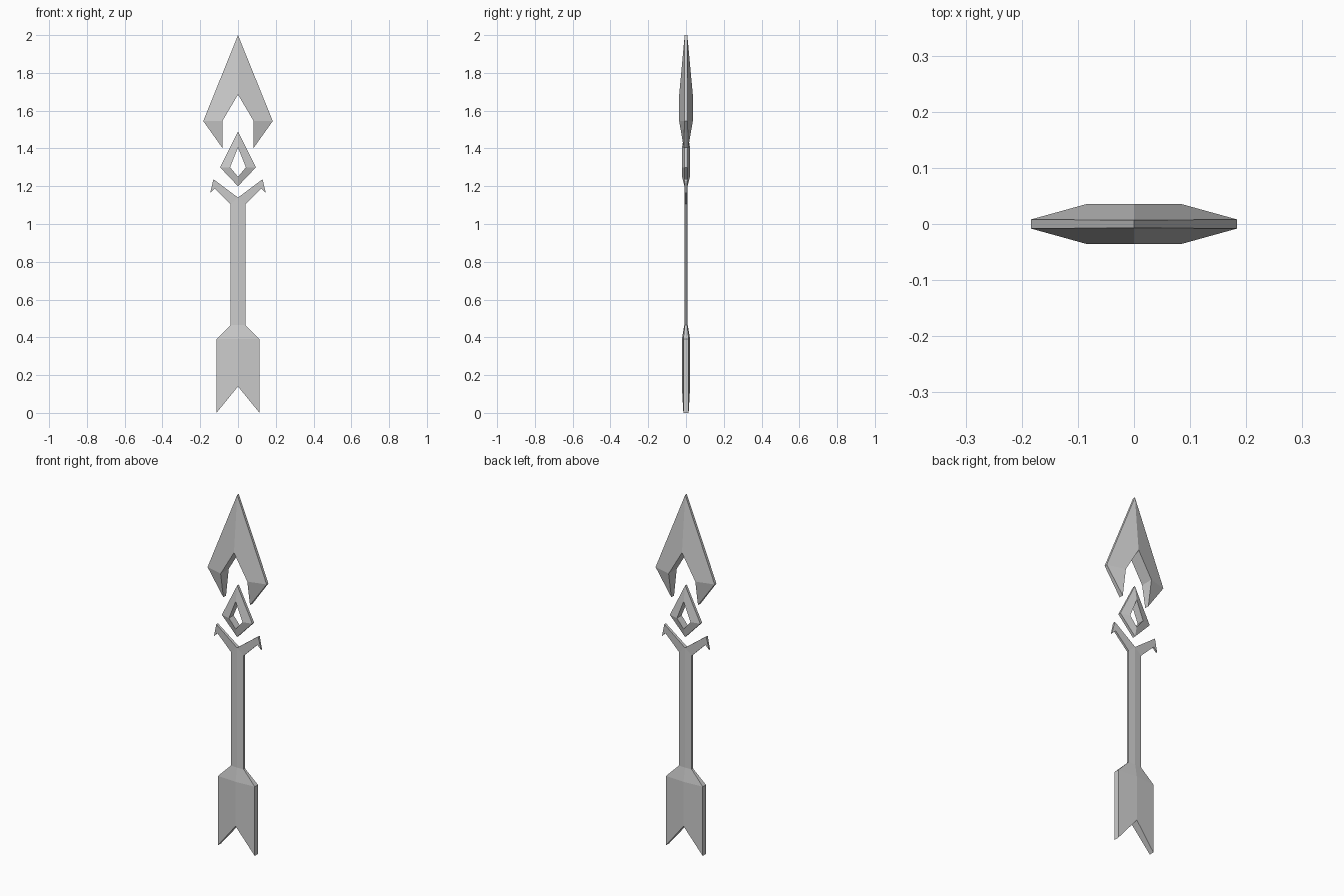
import bpy, bmesh

if "Cube" in bpy.data.objects:
    bpy.data.objects.remove(bpy.data.objects["Cube"])


def plate(name, pts, faces):
    """Symmetric bevelled plate. pts: right-half (x, z, half thickness); faces: front polygons."""
    # edges used once are the outline; those off the centre line get side walls
    count = {}
    for f in faces:
        for a, b in zip(f, f[1:] + f[:1]):
            key = tuple(sorted((a, b)))
            count[key] = count.get(key, 0) + 1
    rim = [e for e, n in count.items() if n == 1 and (pts[e[0]][0] or pts[e[1]][0])]

    bm = bmesh.new()
    for side in (1, -1):
        front = [bm.verts.new((side * x, -t, z)) for x, z, t in pts]
        back = [bm.verts.new((side * x, t, z)) for x, z, t in pts]
        for f in faces:
            bm.faces.new([front[i] for i in f])
            bm.faces.new([back[i] for i in reversed(f)])
        for a, b in rim:
            bm.faces.new((front[a], front[b], back[b], back[a]))
    bmesh.ops.remove_doubles(bm, verts=bm.verts, dist=0.0005)
    bmesh.ops.recalc_face_normals(bm, faces=bm.faces)
    mesh = bpy.data.meshes.new(name)
    bm.to_mesh(mesh)
    bm.free()
    obj = bpy.data.objects.new(name, mesh)
    bpy.context.collection.objects.link(obj)
    return obj


# Arrow head: thick along the inner notch, thin at the outer edge
plate("arrow_head",
      [(0, 2.0, .007), (.184, 1.545, .008), (.083, 1.403, .012),
       (.083, 1.545, .036), (0, 1.685, .036)],
      [[0, 1, 3, 4], [1, 2, 3]])

# Open kite-shaped ring below the head
plate("kite_ring",
      [(0, 1.49, .007), (.095, 1.30, .008), (0, 1.20, .008),
       (0, 1.405, .021), (.042, 1.30, .021), (0, 1.25, .021)],
      [[0, 1, 4, 3], [1, 2, 5, 4]])

# Shaft with forked barbed arms on top and fletching at the bottom
plate("shaft_and_fletching",
      [(0, 1.14, .009), (.13, 1.237, .007), (.147, 1.165, .004), (.124, 1.188, .006),
       (.04, 1.105, .006), (.04, .465, .006), (.114, .39, .014), (.114, 0, .014),
       (0, .14, .022), (0, .465, .009), (0, .39, .022)],
      [[0, 1, 3, 4], [1, 2, 3], [0, 4, 5, 9], [9, 5, 6, 10], [10, 6, 7, 8]])
